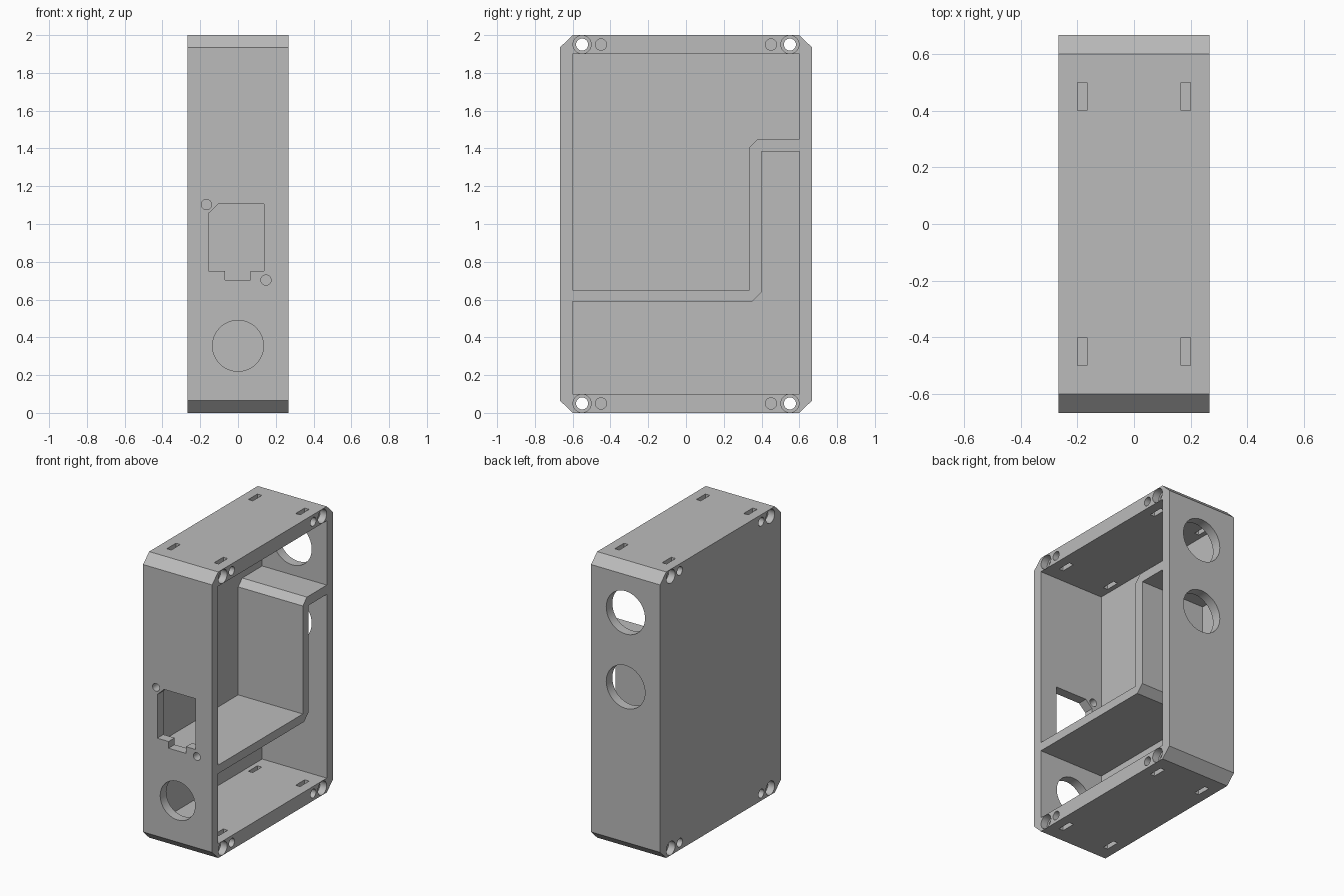
import bpy, bmesh, math
from mathutils import Vector

if "Cube" in bpy.data.objects:
    bpy.data.objects.remove(bpy.data.objects["Cube"], do_unlink=True)

W, D, H = 0.267, 0.667, 2.0      # half width, half depth, height
IN = 0.6                         # inner half depth
BACK = -0.233                    # inner face of the closed side

grey = bpy.data.materials.new("light grey plastic")
grey.use_nodes = True
colour = (0.5, 0.5, 0.5, 1)
grey.diffuse_color = colour
grey.node_tree.nodes["Principled BSDF"].inputs["Base Color"].default_value = colour


def prism(name, profile, axis, start, end):
    """Extrude a 2D profile along x (profile is y, z), y (x, z) or z (x, y)."""
    bm = bmesh.new()
    verts = []
    for p in profile:
        co = list(p)
        co.insert(axis, start)
        verts.append(bm.verts.new(co))
    face = bm.faces.new(verts)
    moved = bmesh.ops.extrude_face_region(bm, geom=[face])["geom"]
    offset = Vector((0, 0, 0))
    offset[axis] = end - start
    bmesh.ops.translate(bm, vec=offset,
                        verts=[v for v in moved if isinstance(v, bmesh.types.BMVert)])
    bmesh.ops.recalc_face_normals(bm, faces=bm.faces)
    mesh = bpy.data.meshes.new(name)
    bm.to_mesh(mesh)
    bm.free()
    mesh.materials.append(grey)
    obj = bpy.data.objects.new(name, mesh)
    bpy.context.collection.objects.link(obj)
    return obj


def circle(a, b, r, n=48):
    return [(a + r * math.cos(math.tau * i / n), b + r * math.sin(math.tau * i / n))
            for i in range(n)]


def rect(a0, a1, b0, b1):
    return [(a0, b0), (a1, b0), (a1, b1), (a0, b1)]


# Solid body with chamfered front and back edges
c = 0.065
case = prism("enclosure_case", [(-IN, 0), (IN, 0), (D, c), (D, H - c),
                                (IN, H), (-IN, H), (-D, H - c), (-D, c)], 0, -W, W)


def cut(profile, axis, start, end):
    cutter = prism("cutter", profile, axis, start, end)
    cutter.hide_render = True
    mod = case.modifiers.new("cut", "BOOLEAN")
    mod.operation = "DIFFERENCE"
    mod.solver = "EXACT"
    mod.object = cutter
    bpy.context.view_layer.objects.active = case
    bpy.ops.object.modifier_apply(modifier=mod.name)
    bpy.data.objects.remove(cutter, do_unlink=True)


# Upper and lower chambers, leaving a stepped divider between them
cut([(-IN, 1.9), (-IN, 0.65), (0.335, 0.65), (0.335, 1.405),
     (0.38, 1.45), (IN, 1.45), (IN, 1.9)], 0, BACK, 0.4)
cut([(-IN, 0.1), (IN, 0.1), (IN, 1.385), (0.4, 1.385), (0.4, 0.64),
     (0.35, 0.59), (-IN, 0.59)], 0, BACK, 0.4)

# Corner screw holes with counterbores, and blind holes beside them
for y in (-1, 1):
    for z in (0.05, 1.95):
        cut(circle(0.55 * y, z, 0.032, 32), 0, -0.4, 0.4)
        for s in (-1, 1):
            cut(circle(0.55 * y, z, 0.048, 32), 0, s * (W - 0.05), s * 0.4)
            cut(circle(0.45 * y, z, 0.03, 32), 0, s * (W - 0.05), s * 0.4)

# Slots through the top and bottom walls
for x in (-1, 1):
    for y in (-1, 1):
        slot = rect(x * 0.183 - 0.017, x * 0.183 + 0.017, y * 0.45 - 0.05, y * 0.45 + 0.05)
        cut(slot, 2, -0.1, 0.15)
        cut(slot, 2, 1.85, 2.1)

# Front socket opening, its two screw holes and the round cable hole
cut([(-0.157, 0.75), (-0.07, 0.75), (-0.07, 0.703), (0.065, 0.703), (0.065, 0.75),
     (0.138, 0.75), (0.138, 1.105), (-0.105, 1.105), (-0.157, 1.055)], 1, -0.8, -0.55)
cut(circle(-0.167, 1.103, 0.027, 32), 1, -0.8, -0.55)
cut(circle(0.148, 0.703, 0.027, 32), 1, -0.8, -0.55)
cut(circle(0, 0.355, 0.135), 1, -0.8, -0.55)

# Round holes in the back wall
for z in (1.15, 1.67):
    cut(circle(0, z, 0.15), 1, 0.55, 0.8)

bpy.ops.object.select_all(action="DESELECT")
case.select_set(True)
bpy.context.view_layer.objects.active = case
bpy.ops.object.shade_smooth_by_angle(angle=math.radians(30))
